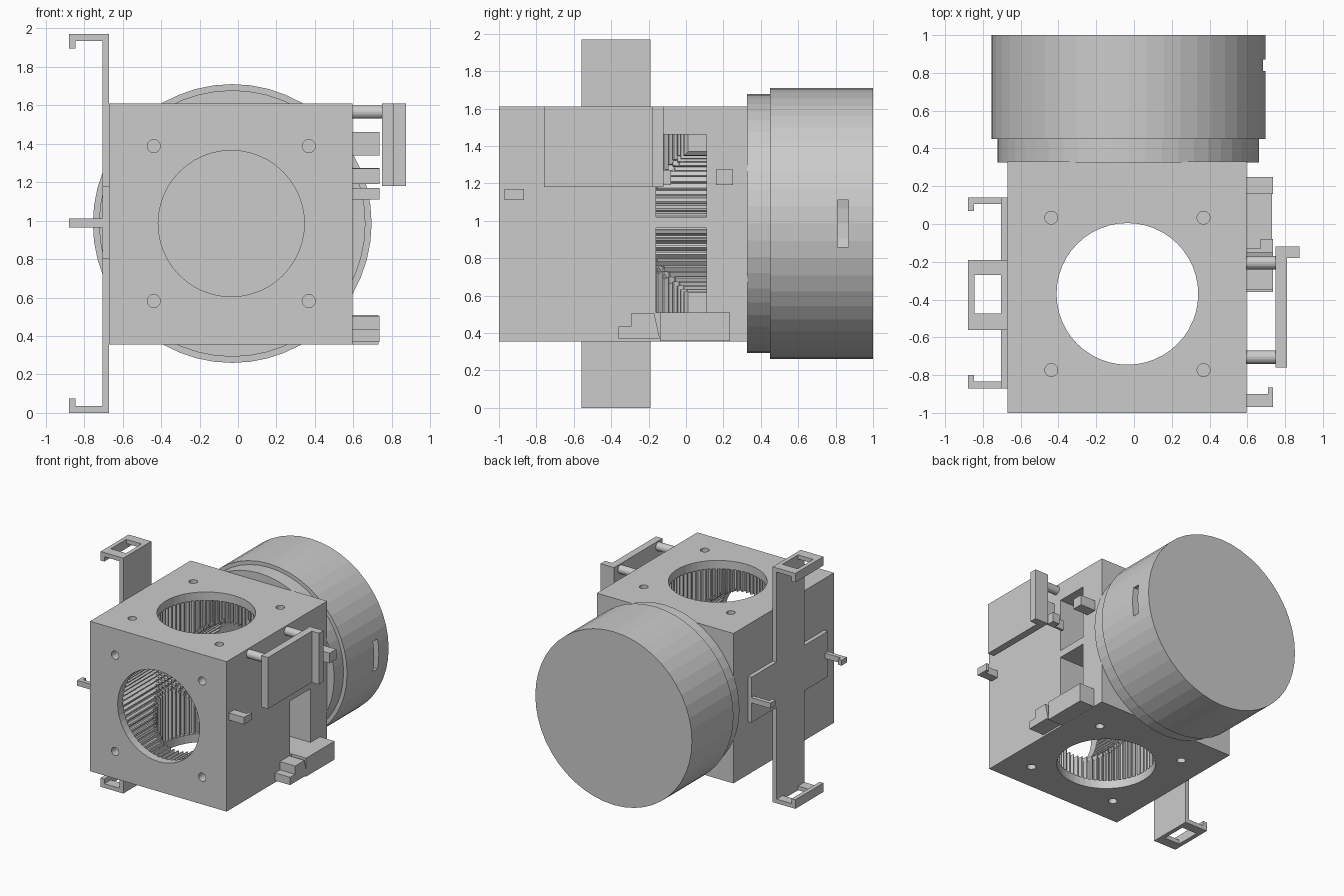
import bpy, bmesh, math
from mathutils import Matrix, Vector

if "Cube" in bpy.data.objects:
    bpy.data.objects.remove(bpy.data.objects["Cube"])

CX, CY, CZ = -0.035, -0.37, 0.985      # centre of the cube body


def make(name, bm):
    bmesh.ops.recalc_face_normals(bm, faces=bm.faces)
    me = bpy.data.meshes.new(name)
    bm.to_mesh(me)
    bm.free()
    ob = bpy.data.objects.new(name, me)
    bpy.context.collection.objects.link(ob)
    return ob


def add_box(bm, x0, x1, y0, y1, z0, z1):
    m = Matrix.Translation(((x0 + x1) / 2, (y0 + y1) / 2, (z0 + z1) / 2)) @ \
        Matrix.Diagonal((x1 - x0, y1 - y0, z1 - z0, 1))
    bmesh.ops.create_cube(bm, size=1, matrix=m)


def boxes(name, *dims):
    bm = bmesh.new()
    for d in dims:
        add_box(bm, *d)
    return make(name, bm)


def prism(name, pts, axis, start, end):
    """Extrude a 2D outline along an axis (0=x: pts are y,z; 1=y: x,z; 2=z: x,y)."""
    bm = bmesh.new()

    def at(p, d):
        c = list(p)
        c.insert(axis, d)
        return bm.verts.new(c)
    face = bm.faces.new([at(p, start) for p in pts])
    geo = bmesh.ops.extrude_face_region(bm, geom=[face])["geom"]
    v = Vector((0, 0, 0))
    v[axis] = end - start
    bmesh.ops.translate(bm, verts=[g for g in geo if isinstance(g, bmesh.types.BMVert)], vec=v)
    return make(name, bm)


def circle(cx, cy, r, n=48):
    return [(cx + r * math.cos(2 * math.pi * i / n), cy + r * math.sin(2 * math.pi * i / n))
            for i in range(n)]


def gear(cx, cy, r0, r1, teeth=60):
    pts = []
    for i in range(teeth * 4):
        a = 2 * math.pi * i / (teeth * 4)
        r = r0 if i % 4 < 2 else r1
        pts.append((cx + r * math.cos(a), cy + r * math.sin(a)))
    return pts


def cut(target, *cutters):
    bpy.context.view_layer.objects.active = target
    for c in cutters:
        m = target.modifiers.new("cut", "BOOLEAN")
        m.operation, m.solver, m.object = "DIFFERENCE", "EXACT", c
        bpy.ops.object.modifier_apply(modifier=m.name)
        bpy.data.objects.remove(c)


# Cube body with two crossing splined bores, bolt holes and side windows
body = boxes("cube_body", (-0.67, 0.595, -1, 0.33, 0.355, 1.61))
cut(body,
    prism("front_bore", circle(CX, CZ, 0.38), 1, -1.1, 0.5),
    prism("vertical_bore", circle(CX, CY, 0.375), 2, 0.2, 1.8),
    prism("front_splines", gear(CX, CZ, 0.382, 0.41), 1, -0.93, 0.5),
    prism("vertical_splines", gear(CX, CY, 0.377, 0.405), 2, 0.425, 1.54),
    boxes("windows", (0.1, 0.8, -0.16, 0.11, 0.51, 0.96),
          (0.1, 0.8, -0.16, 0.11, 1.02, 1.46)))
for sx in (-1, 1):
    for s in (-1, 1):
        x = CX + sx * 0.403
        cut(body,
            prism("bolt_front", circle(x, CZ + s * 0.403, 0.034, 24), 1, -1.1, -0.88),
            prism("bolt_top", circle(x, CY + s * 0.403, 0.034, 24), 2, 1.49, 1.7),
            prism("bolt_bottom", circle(x, CY + s * 0.403, 0.034, 24), 2, 0.3, 0.475))

# Rear cup: stepped hollow drum with closed back and a side slot, lathed from a profile
bm = bmesh.new()
prof = [(0, 1.0), (0.725, 1.0), (0.725, 0.45), (0.693, 0.45), (0.693, 0.325),
        (0.62, 0.325), (0.62, 0.95), (0, 0.95)]
vs = [bm.verts.new((CX + 0.005 + r, y, CZ)) for r, y in prof]
es = [bm.edges.new(p) for p in zip(vs, vs[1:])]
bmesh.ops.spin(bm, geom=vs + es, cent=(CX + 0.005, 0, CZ), axis=(0, 1, 0),
               angle=2 * math.pi, steps=48)
bmesh.ops.remove_doubles(bm, verts=bm.verts, dist=1e-4)
cup = make("rear_cup", bm)
cut(cup, boxes("cup_slot", (0.5, 0.9, 0.81, 0.87, 0.86, 1.11)))

# Left cross-shaped plate
boxes("left_plate_vertical", (-0.705, -0.67, -0.56, -0.19, 0, 1.97))
boxes("left_plate_horizontal", (-0.704, -0.67, -0.87, 0.14, 0.8, 1.18))

# Looped arms at the top and bottom of the plate
for name, s in (("top", 1), ("bottom", -1)):
    def z(a, b):
        return tuple(sorted((CZ + s * a, CZ + s * b)))
    boxes(name + "_loop_arm",
          (-0.845, -0.67, -0.56, -0.475, *z(0.95, 0.985)),
          (-0.845, -0.67, -0.27, -0.19, *z(0.95, 0.985)),
          (-0.88, -0.845, -0.56, -0.19, *z(0.91, 0.985)))

# Small hooked arms at the front and back ends of the plate
for name, s in (("front", -1), ("back", 1)):
    def y(d):
        return -0.365 + s * d
    prism(name + "_hook_arm", [(-0.67, y(0.505)), (-0.88, y(0.505)), (-0.88, y(0.435)),
                               (-0.848, y(0.435)), (-0.848, y(0.47)), (-0.67, y(0.47))],
          2, 0.965, 1.01)

# Right raised panel with lip, carried on two rods
boxes("right_panel", (0.75, 0.81, -0.76, -0.18, 1.18, 1.61),
      (0.75, 0.875, -0.18, -0.12, 1.18, 1.61))
for name, yc in (("front", -0.705), ("back", -0.205)):
    prism(name + "_panel_rod", circle(yc, 1.565, 0.035, 24), 0, 0.58, 0.76)

# Right clips
prism("front_clip", [(0.59, -0.97), (0.735, -0.97), (0.735, -0.865), (0.71, -0.865),
                     (0.71, -0.9), (0.59, -0.9)], 2, 1.11, 1.17)
boxes("upper_clip", (0.59, 0.71, -0.35, -0.23, 1.34, 1.46),
      (0.71, 0.735, -0.35, -0.23, 1.34, 1.46))
boxes("back_peg", (0.59, 0.735, 0.16, 0.25, 1.19, 1.275))
prism("middle_hook", [(0.59, -0.15), (0.735, -0.15), (0.735, -0.08), (0.67, -0.08),
                      (0.67, -0.13), (0.59, -0.13)], 2, 1.19, 1.27)
boxes("lower_block", (0.59, 0.73, -0.14, 0.235, 0.356, 0.51))
prism("lower_clip", [(-0.36, 0.37), (-0.14, 0.37), (-0.17, 0.505), (-0.295, 0.505),
                     (-0.295, 0.435), (-0.36, 0.435)], 0, 0.59, 0.735)
